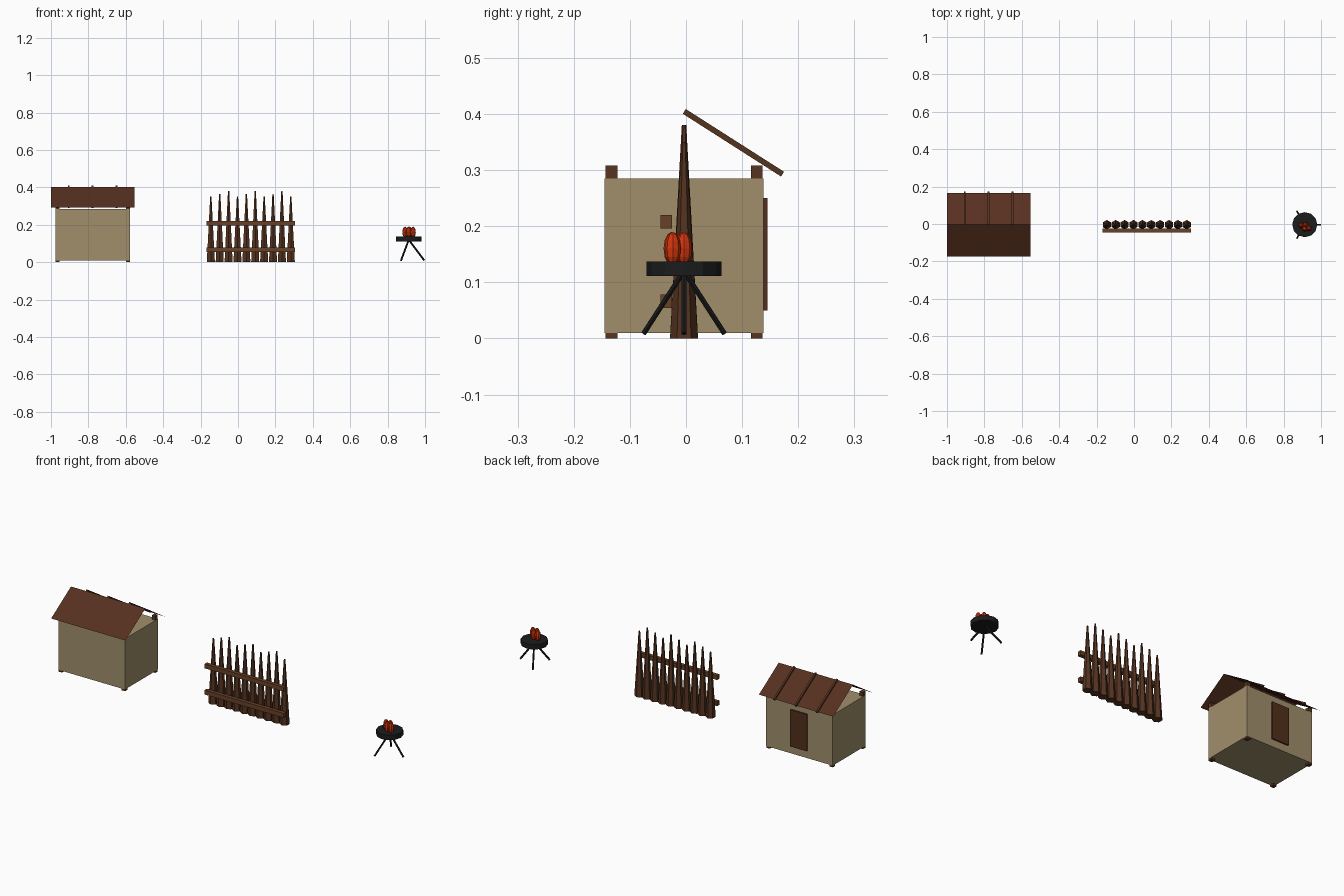
import bpy, bmesh, math
from mathutils import Vector

if "Cube" in bpy.data.objects:
    bpy.data.objects.remove(bpy.data.objects["Cube"])


def mat(name, r, g, b):
    m = bpy.data.materials.new(name)
    m.diffuse_color = (r, g, b, 1)
    m.use_nodes = True
    m.node_tree.nodes["Principled BSDF"].inputs["Base Color"].default_value = m.diffuse_color
    return m


PLASTER = mat("tan_wall", 0.355, 0.275, 0.15)
ROOF = mat("roof_brown", 0.095, 0.03, 0.014)
WOOD = mat("stake_brown", 0.09, 0.033, 0.014)
POST = mat("post_brown", 0.1, 0.036, 0.015)
RAIL = mat("rail_brown", 0.14, 0.053, 0.02)
DARK = mat("door_brown", 0.085, 0.028, 0.012)
IRON = mat("black_iron", 0.011, 0.0115, 0.012)
FIRE = mat("fire_red", 0.65, 0.036, 0.004)


def finish(name, bm, material):
    me = bpy.data.meshes.new(name)
    bm.to_mesh(me)
    bm.free()
    me.materials.append(material)
    ob = bpy.data.objects.new(name, me)
    bpy.context.collection.objects.link(ob)
    return ob


def box(name, center, size, material, rot_x=0):
    bm = bmesh.new()
    bmesh.ops.create_cube(bm, size=1)
    bmesh.ops.scale(bm, vec=size, verts=bm.verts)
    ob = finish(name, bm, material)
    ob.location = center
    ob.rotation_euler.x = rot_x
    return ob


def rod(name, a, b, r1, r2, sides, material):
    a, b = Vector(a), Vector(b)
    bm = bmesh.new()
    bmesh.ops.create_cone(bm, cap_ends=True, segments=sides,
                          radius1=r1, radius2=r2, depth=(b - a).length)
    ob = finish(name, bm, material)
    ob.location = (a + b) / 2
    d = b - a
    if abs(d.x) + abs(d.y) > 1e-6:
        ob.rotation_euler = d.to_track_quat('Z', 'Y').to_euler()
    return ob


YC = -0.0035   # shared centre line
HX = -0.777    # hut centre

# Hut body, corner posts and back door
box("hut_walls", (HX, YC, 0.1475), (0.4, 0.283, 0.275), PLASTER)
for sx in (-1, 1):
    for sy in (-1, 1):
        box("corner_post", (HX + sx * 0.189, YC + sy * 0.1295, 0.154),
            (0.021, 0.021, 0.308), POST)
box("door", (HX, 0.1415, 0.15), (0.1, 0.008, 0.2), DARK)

# Thin gable roof sheet
RIDGE, EAVE, RUN = 0.4015, 0.293, 0.17
bm = bmesh.new()
rows = [[bm.verts.new((x, YC + y, z)) for x in (-1.0, -0.554)]
        for y, z in ((-RUN, EAVE), (0, RIDGE), (RUN, EAVE))]
for p, q in zip(rows, rows[1:]):
    bm.faces.new((p[0], p[1], q[1], q[0]))
finish("roof", bm, ROOF)

# Battens on the rear slope
slope = math.atan2(RIDGE - EAVE, RUN)
for i in (-1, 0, 1):
    box("roof_batten", (HX + i * 0.128, YC + RUN / 2 + 0.003, (RIDGE + EAVE) / 2 + 0.0015),
        (0.01, math.hypot(RUN, RIDGE - EAVE) + 0.006, 0.01), WOOD, -slope)

# Palisade of sharpened stakes with two rails
FX, STEP = 0.0685, 0.0475
for i in range(10):
    x = FX + (i - 4.5) * STEP
    rod("stake", (x, YC, 0), (x, YC, 0.35 + 0.015 * (i % 3)), 0.025, 0.004, 6, WOOD)
for z in (0.066, 0.208):
    box("fence_rail", (FX, -0.035, z), (0.475, 0.02, 0.024), RAIL)

# Brazier: bowl, three splayed legs, flames
BX = 0.913
rod("brazier_bowl", (BX, YC, 0.111), (BX, YC, 0.137), 0.067, 0.067, 12, IRON)
for k in range(3):
    a = k * math.tau / 3
    foot = (BX + 0.083 * math.cos(a), YC + 0.083 * math.sin(a), 0.009)
    rod("brazier_leg", foot, (BX, YC, 0.12), 0.005, 0.005, 6, IRON)
for dx, dy in ((-0.02, -0.003), (0.0, -0.022), (0.004, 0.0), (0.023, -0.02)):
    bm = bmesh.new()
    bmesh.ops.create_uvsphere(bm, u_segments=8, v_segments=6, radius=1)
    bmesh.ops.scale(bm, vec=(0.0145, 0.0145, 0.03), verts=bm.verts)
    ob = finish("flame", bm, FIRE)
    ob.location = (BX + dx, YC + dy, 0.16)
